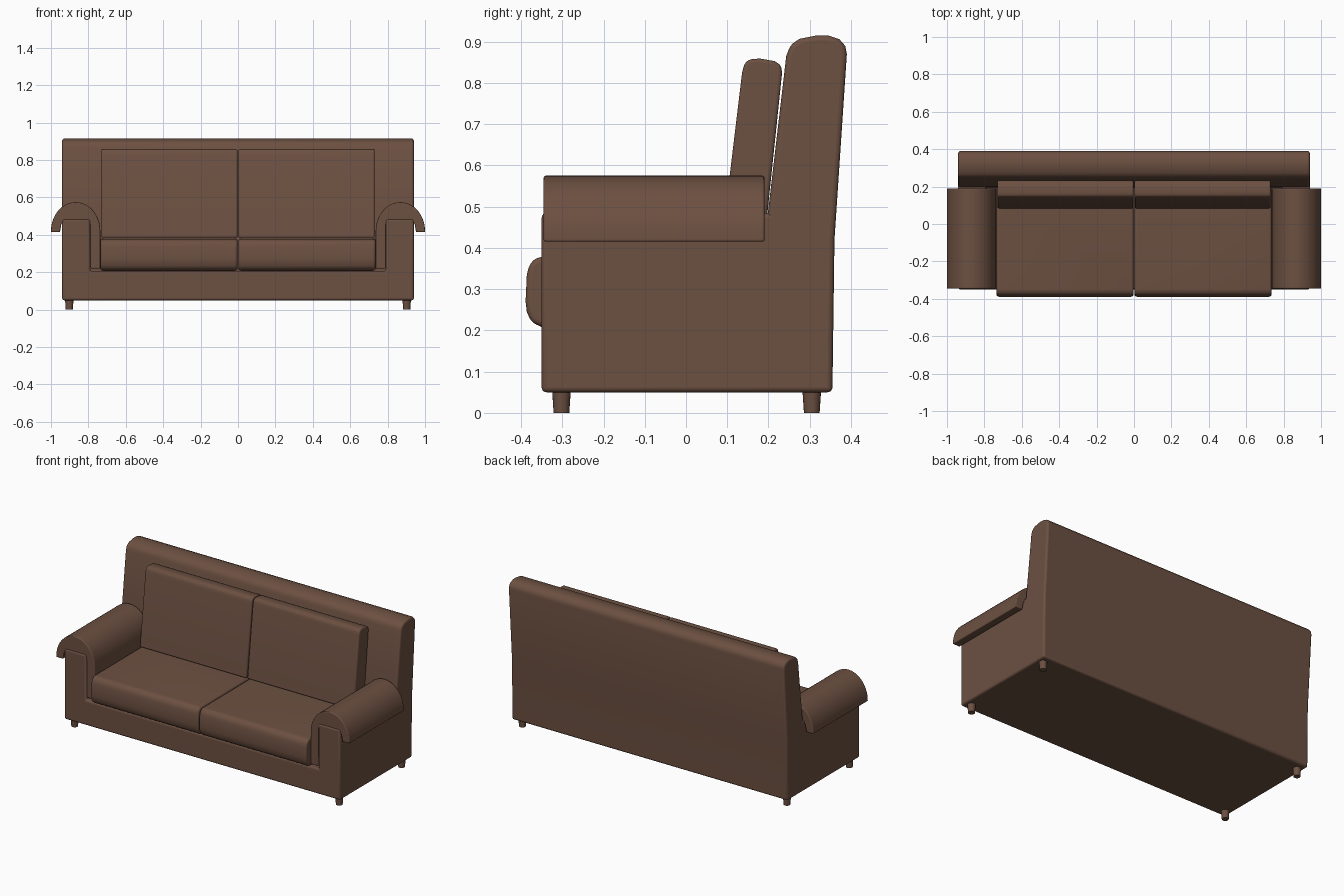
import bpy, bmesh, math

cube = bpy.data.objects.get("Cube")
if cube:
    bpy.data.objects.remove(cube, do_unlink=True)

brown = bpy.data.materials.new("brown_upholstery")
brown.use_nodes = True
colour = (0.15, 0.08, 0.053, 1)
brown.diffuse_color = colour
bsdf = brown.node_tree.nodes["Principled BSDF"]
bsdf.inputs["Base Color"].default_value = colour
bsdf.inputs["Roughness"].default_value = 0.8


def finish(obj, bevel=0.0, mirror=False):
    """Add material, soft edges, mirrored twin and smooth shading."""
    obj.data.materials.append(brown)
    bpy.ops.object.select_all(action="DESELECT")
    obj.select_set(True)
    bpy.context.view_layer.objects.active = obj
    bpy.ops.object.shade_smooth_by_angle(angle=math.radians(40))
    if bevel:
        mod = obj.modifiers.new("soft_edges", "BEVEL")
        mod.width = bevel
        mod.segments = 4
        mod.limit_method = "ANGLE"
        mod.angle_limit = math.radians(32)
    if mirror:
        mod = obj.modifiers.new("twin", "MIRROR")
        mod.use_axis = (True, False, False)
        mod.use_mirror_merge = False
    return obj


def extrude(name, profile, axis, start, end, bevel, mirror=False):
    """Extrude a closed profile: xz points along y, or yz points along x."""
    def place(p, t):
        return (p[0], t, p[1]) if axis == "y" else (t, p[0], p[1])
    bm = bmesh.new()
    a = [bm.verts.new(place(p, start)) for p in profile]
    b = [bm.verts.new(place(p, end)) for p in profile]
    bm.faces.new(a)
    bm.faces.new(b)
    for i in range(len(a)):
        j = (i + 1) % len(a)
        bm.faces.new((a[i], a[j], b[j], b[i]))
    bmesh.ops.recalc_face_normals(bm, faces=bm.faces)
    mesh = bpy.data.meshes.new(name)
    bm.to_mesh(mesh)
    bm.free()
    obj = bpy.data.objects.new(name, mesh)
    bpy.context.collection.objects.link(obj)
    return finish(obj, bevel, mirror)


# Base with the two arm posts, one U-shaped piece
half = [(0.94, 0.05), (0.94, 0.485), (0.79, 0.485), (0.79, 0.205)]
frame = half + [(-x, z) for x, z in reversed(half)]
extrude("base_and_arm_posts", frame, "y", -0.35, 0.30, 0.012)

# Leaning backrest with rounded top
back = [(0.19, 0.05), (0.355, 0.05), (0.36, 0.42), (0.39, 0.87),
        (0.386, 0.89), (0.372, 0.906), (0.345, 0.915), (0.315, 0.915),
        (0.275, 0.907), (0.253, 0.892), (0.243, 0.865), (0.198, 0.48)]
extrude("backrest", back, "x", -0.94, 0.94, 0.012)

# Rolled arm pads draped over the posts
steps = 20
pad = [(0.868 + 0.132 * math.cos(math.pi * i / steps),
        0.42 + 0.155 * math.sin(math.pi * i / steps)) for i in range(steps + 1)]
pad += [(0.736, 0.22), (0.79, 0.22), (0.79, 0.455), (0.81, 0.48),
        (0.92, 0.48), (0.944, 0.46), (0.952, 0.415), (1.0, 0.415)]
extrude("arm_pad", pad, "y", -0.345, 0.19, 0.008, mirror=True)

# Seat cushions with a bulging front
seat = [(0.2, 0.208), (-0.35, 0.208), (-0.375, 0.22), (-0.386, 0.245),
        (-0.389, 0.27), (-0.386, 0.335), (-0.379, 0.362), (-0.36, 0.378),
        (0.2, 0.38)]
extrude("seat_cushion", seat, "x", 0.003, 0.735, 0.018, mirror=True)

# Leaning back cushions
rest = [(0.083, 0.385), (0.187, 0.385), (0.233, 0.825), (0.23, 0.843),
        (0.215, 0.853), (0.18, 0.859), (0.155, 0.858), (0.142, 0.848),
        (0.136, 0.825)]
extrude("back_cushion", rest, "x", 0.003, 0.73, 0.014, mirror=True)

# Tapered round legs
for place, y in (("front", -0.302), ("rear", 0.305)):
    bpy.ops.mesh.primitive_cone_add(vertices=20, radius1=0.019, radius2=0.023,
                                    depth=0.06, location=(0, y, 0.03))
    leg = bpy.context.object
    leg.name = place + "_leg"
    for v in leg.data.vertices:
        v.co.x += 0.902
    finish(leg, mirror=True)
